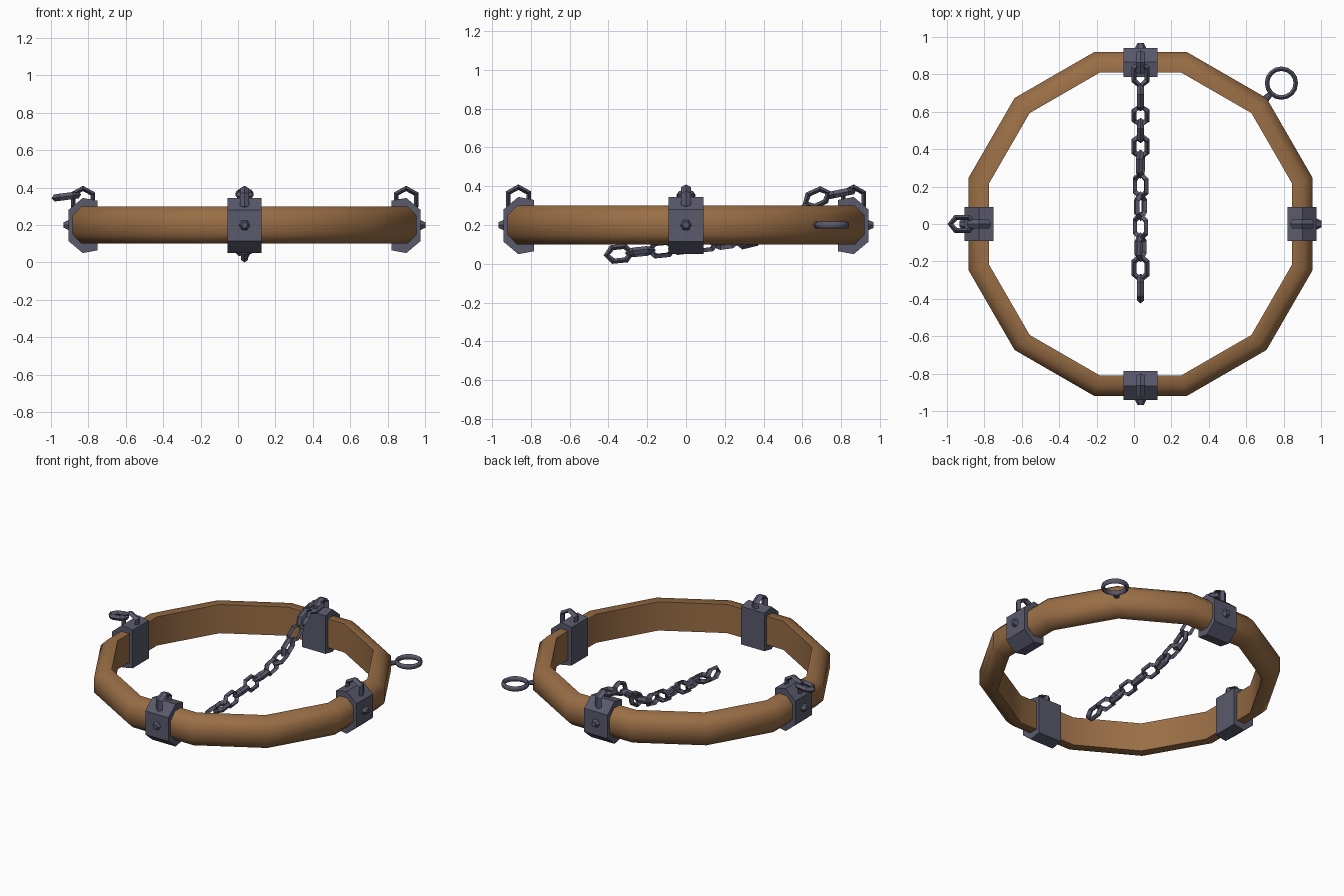
import bpy, bmesh, math
from mathutils import Matrix, Vector

if "Cube" in bpy.data.objects:
    bpy.data.objects.remove(bpy.data.objects["Cube"])

CX = 0.035  # the hoop sits slightly right of the overall centre


def material(name, rgb):
    m = bpy.data.materials.new(name)
    m.diffuse_color = (*rgb, 1)
    m.use_nodes = True
    m.node_tree.nodes["Principled BSDF"].inputs["Base Color"].default_value = m.diffuse_color
    return m


wood = material("brown_wood", (0.32, 0.155, 0.06))
iron = material("dark_iron", (0.10, 0.10, 0.15))


def finish(name, bm, mat, matrix=Matrix(), smooth=None):
    bmesh.ops.recalc_face_normals(bm, faces=bm.faces)
    mesh = bpy.data.meshes.new(name)
    bm.to_mesh(mesh)
    bm.free()
    mesh.materials.append(mat)
    ob = bpy.data.objects.new(name, mesh)
    bpy.context.collection.objects.link(ob)
    ob.matrix_world = matrix
    if smooth:
        bpy.ops.object.select_all(action='DESELECT')
        ob.select_set(True)
        bpy.context.view_layer.objects.active = ob
        bpy.ops.object.shade_smooth_by_angle(angle=math.radians(smooth))
    return ob


def bridge(bm, loops, closed):
    """Quads between successive vertex loops of equal length."""
    n = len(loops)
    for i in range(n if closed else n - 1):
        a, b = loops[i], loops[(i + 1) % n]
        for j in range(len(a)):
            k = (j + 1) % len(a)
            bm.faces.new((a[j], a[k], b[k], b[j]))


def link(name, half_len, half_wid, bar, depth, matrix):
    """Six-sided link in the local XY plane with a diamond section."""
    bm = bmesh.new()

    def outline(l, w, z):
        s = half_len * 0.52 * l / half_len
        pts = [(l, 0), (s, w), (-s, w), (-l, 0), (-s, -w), (s, -w)]
        return [bm.verts.new((x, y, z)) for x, y in pts]
    mid = (half_len - bar * 0.6, half_wid - bar / 2)
    bridge(bm, [outline(half_len, half_wid, 0), outline(*mid, depth),
                outline(half_len - bar * 1.2, half_wid - bar, 0),
                outline(*mid, -depth)], True)
    return finish(name, bm, iron, matrix)


def frame(x, y, z, pos):
    return Matrix.Translation(pos) @ Matrix((x, y, z)).transposed().to_4x4()


# Twelve-sided wooden hoop: D-shaped profile of (apothem, height)
profile = [(0.81, 0.1), (0.872, 0.1), (0.92, 0.15),
           (0.92, 0.25), (0.872, 0.3), (0.81, 0.3)]
bm = bmesh.new()
rings = []
for i in range(12):
    a = math.radians(15 + 30 * i)
    k = 1 / math.cos(math.radians(15))
    rings.append([bm.verts.new((r * k * math.cos(a), r * k * math.sin(a), z))
                  for r, z in profile])
bridge(bm, rings, True)
finish("wooden_hoop", bm, wood, Matrix.Translation((CX, 0, 0)), 50)

# Four iron clamps, each with a bolt and a standing loop
clamp = [(0.785, 0.065), (0.865, 0.05), (0.942, 0.115),
         (0.942, 0.28), (0.865, 0.345), (0.785, 0.33)]
for i, side in enumerate(("right", "back", "left", "front")):
    turn = Matrix.Translation((CX, 0, 0)) @ Matrix.Rotation(i * math.pi / 2, 4, 'Z')
    bm = bmesh.new()
    ends = [[bm.verts.new((r, y, z)) for r, z in clamp] for y in (-0.09, 0.09)]
    bridge(bm, ends, False)
    for e in ends:
        bm.faces.new(e)
    finish(side + "_clamp", bm, iron, turn)

    bm = bmesh.new()
    bmesh.ops.create_cone(bm, cap_ends=True, segments=6, radius1=0.032,
                          radius2=0.017, depth=0.03)
    finish(side + "_bolt", bm, iron, turn @ Matrix.Translation((0.952, 0, 0.2))
           @ Matrix.Rotation(math.pi / 2, 4, 'Y'))

    link(side + "_loop", 0.075, 0.065, 0.024, 0.025,
         turn @ frame(Vector((0, 0, 1)), Vector((1, 0, 0)), Vector((0, 1, 0)),
                      (0.864, 0, 0.335)))

# Hanging chain from the back clamp: link centres (y, z) and extra roll
path = [(0.80, 0.365, 0), (0.675, 0.34, 0), (0.58, 0.265, 0), (0.5, 0.2, 0),
        (0.415, 0.16, 0), (0.32, 0.13, 10), (0.205, 0.11, 30), (0.095, 0.1, 35),
        (-0.015, 0.085, 35), (-0.125, 0.075, 25), (-0.235, 0.063, 10),
        (-0.345, 0.052, 0)]
for i, (y, z, roll) in enumerate(path):
    p, q = path[max(i - 1, 0)], path[min(i + 1, len(path) - 1)]
    d = Vector((0, q[0] - p[0], q[1] - p[1])).normalized()
    across = Vector((1, 0, 0))
    spin = Matrix.Rotation(math.radians(roll + 90 * (i % 2)), 4, 'X')
    link(f"chain_link_{i + 1}", 0.08, 0.048, 0.026, 0.019,
         frame(d, across, d.cross(across), (CX, y, z)) @ spin)

# Single broken link on the left clamp
d = Vector((-1, 0, -0.13)).normalized()
across = Vector((0, 1, 0))
link("left_spare_link", 0.08, 0.048, 0.026, 0.019,
     frame(d, across, d.cross(across), (-0.918, 0, 0.353)))

# Flat pull ring with its stub on the back right corner
diag = Matrix.Translation((CX, 0, 0.2)) @ Matrix.Rotation(math.pi / 4, 4, 'Z')
bm = bmesh.new()
loops = []
for i in range(16):
    a = math.tau * i / 16
    loops.append([bm.verts.new(((0.077 + 0.012 * math.cos(b)) * math.cos(a),
                                (0.077 + 0.012 * math.cos(b)) * math.sin(a),
                                0.018 * math.sin(b)))
                  for b in (math.tau * j / 8 for j in range(8))])
bridge(bm, loops, True)
finish("pull_ring", bm, iron, diag @ Matrix.Translation((1.065, 0, 0)), 50)
bm = bmesh.new()
bmesh.ops.create_cone(bm, cap_ends=True, segments=8, radius1=0.022,
                      radius2=0.013, depth=0.055)
finish("pull_ring_stub", bm, iron, diag @ Matrix.Translation((0.96, 0, 0))
       @ Matrix.Rotation(math.pi / 2, 4, 'Y'))
